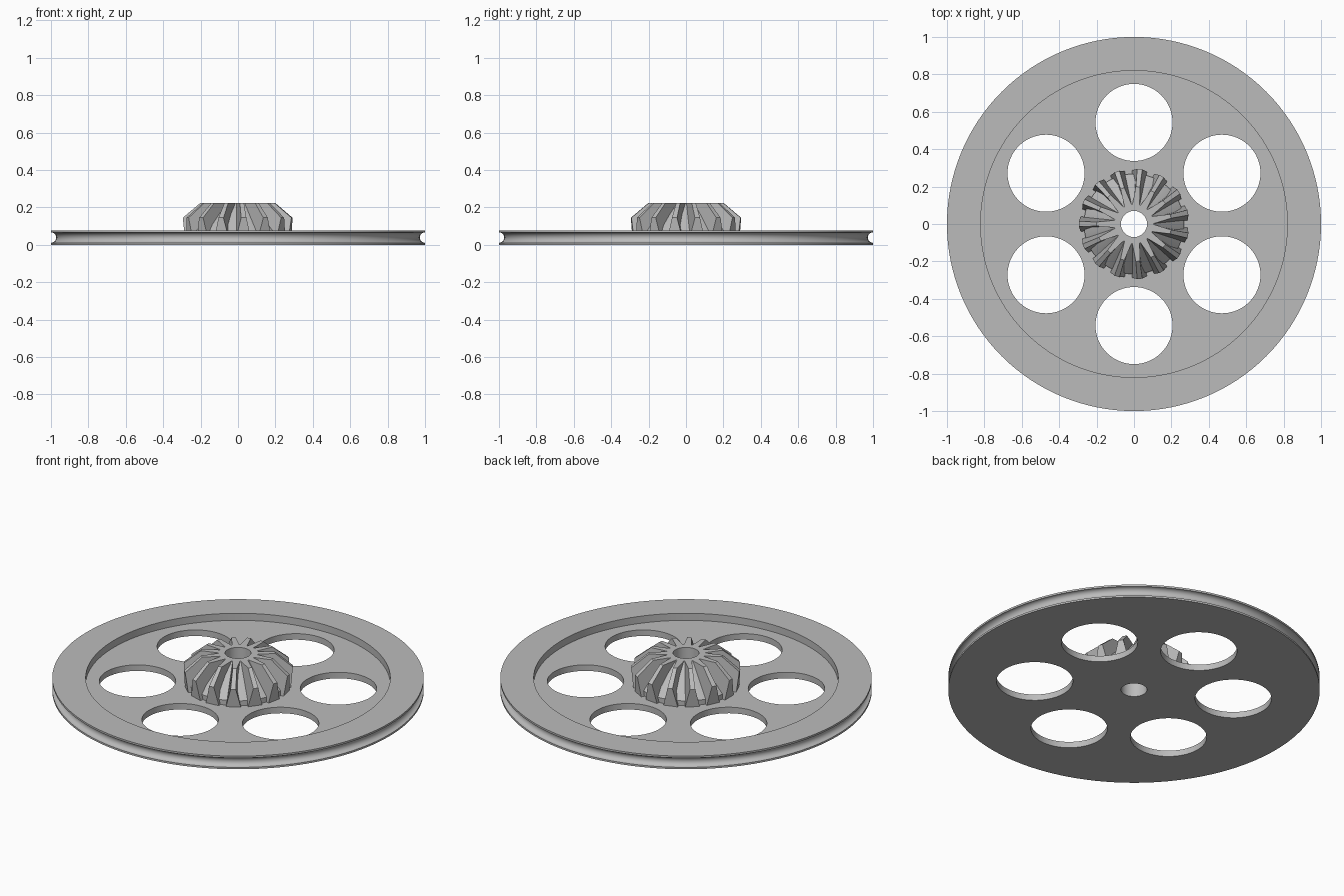
import bpy, bmesh, math
from math import sin, cos, pi, radians
from mathutils import Matrix

if "Cube" in bpy.data.objects:
    bpy.data.objects.remove(bpy.data.objects["Cube"], do_unlink=True)

grey = bpy.data.materials.new("plain grey")
grey.use_nodes = True
COLOUR = (0.5, 0.5, 0.5, 1)
grey.diffuse_color = COLOUR
grey.node_tree.nodes["Principled BSDF"].inputs["Base Color"].default_value = COLOUR


def make_object(name, bm):
    bmesh.ops.recalc_face_normals(bm, faces=bm.faces)
    mesh = bpy.data.meshes.new(name)
    bm.to_mesh(mesh)
    bm.free()
    mesh.materials.append(grey)
    obj = bpy.data.objects.new(name, mesh)
    bpy.context.collection.objects.link(obj)
    return obj


def lathe(name, profile, steps):
    """Spin a closed (radius, height) profile about z."""
    bm = bmesh.new()
    rings = [[bm.verts.new((r * cos(2 * pi * i / steps), r * sin(2 * pi * i / steps), z))
              for r, z in profile] for i in range(steps)]
    n = len(profile)
    for i in range(steps):
        a, b = rings[i], rings[(i + 1) % steps]
        for j in range(n):
            k = (j + 1) % n
            bm.faces.new((a[j], b[j], b[k], a[k]))
    return make_object(name, bm)


def smooth(obj):
    bpy.ops.object.select_all(action='DESELECT')
    obj.select_set(True)
    bpy.context.view_layer.objects.active = obj
    bpy.ops.object.shade_smooth_by_angle(angle=radians(25))


BORE, TOP, WEB = 0.07, 0.078, 0.036

# Pulley wheel: recessed web and a raised rim with a round groove
groove = [(1 - 0.028 * sin(pi * i / 12), TOP / 2 - 0.028 * cos(pi * i / 12))
          for i in range(13)]
wheel = lathe("pulley_wheel",
              [(BORE, 0), (1, 0)] + groove + [(1, TOP), (0.82, TOP), (0.82, WEB), (BORE, WEB)],
              128)

# Six round lightening holes
bm = bmesh.new()
for i in range(6):
    a = radians(30 + 60 * i)
    bmesh.ops.create_cone(bm, cap_ends=True, segments=64, radius1=0.206, radius2=0.206, depth=0.4,
                          matrix=Matrix.Translation((0.543 * cos(a), 0.543 * sin(a), 0)))
cutter = make_object("hole_cutter", bm)
cutter.hide_render = True
cutter.hide_viewport = True
cut = wheel.modifiers.new("holes", 'BOOLEAN')
cut.operation = 'DIFFERENCE'
cut.solver = 'EXACT'
cut.object = cutter
bpy.context.view_layer.objects.active = wheel
bpy.ops.object.modifier_apply(modifier=cut.name)
bpy.data.objects.remove(cutter, do_unlink=True)
smooth(wheel)

# Bevel gear: conical body with the bore through it
GEAR_TOP = 0.225
body = lathe("gear_body",
             [(BORE, WEB), (0.268, WEB), (0.268, 0.065), (0.105, GEAR_TOP), (BORE, GEAR_TOP)], 60)
smooth(body)

# Fifteen tapered teeth, flat on top; sections are (radius, half width, height)
outline = [(0.284, 0.04, WEB), (0.295, 0.014, 0.145),
           (0.2, 0.011, GEAR_TOP), (0.098, 0.02, GEAR_TOP), (0.098, 0.02, WEB)]
bm = bmesh.new()
for i in range(15):
    turn = Matrix.Rotation(pi + 2 * pi * i / 15, 4, 'Z')
    left, right = ([bm.verts.new((r, side * w, z)) for r, w, z in outline] for side in (1, -1))
    for v in left + right:
        v.co = turn @ v.co
    bm.faces.new(left)
    bm.faces.new(right[::-1])
    for j in range(5):
        k = (j + 1) % 5
        bm.faces.new((left[j], right[j], right[k], left[k]))
make_object("gear_teeth", bm)
